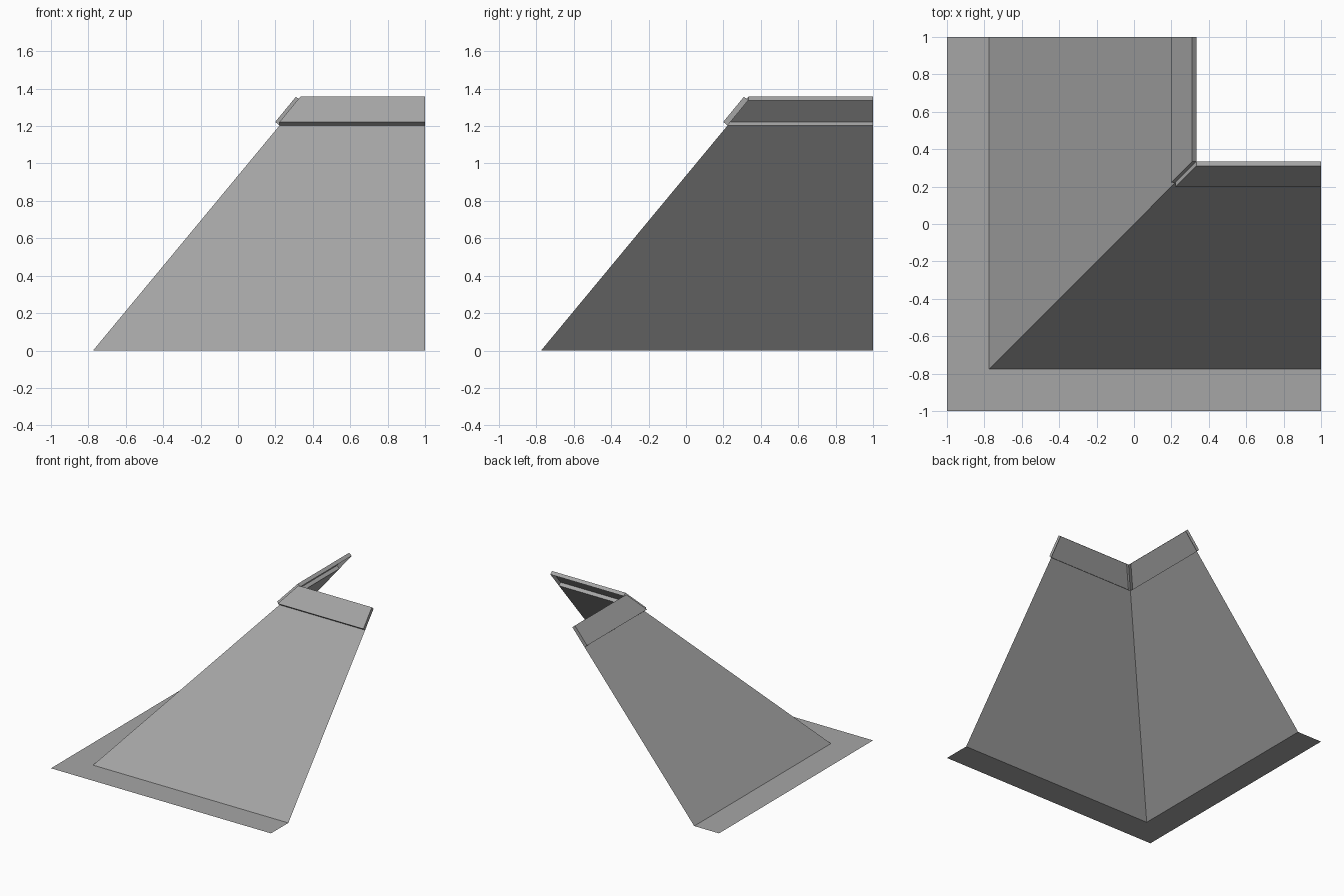
import bpy
import bmesh
from mathutils import Vector

old = bpy.data.objects.get("Cube")
if old:
    bpy.data.objects.remove(old, do_unlink=True)

# One plain grey for the whole model
grey = bpy.data.materials.new("plain_grey")
grey.use_nodes = True
colour = (0.38, 0.38, 0.38, 1.0)
grey.diffuse_color = colour
grey.node_tree.nodes["Principled BSDF"].inputs["Base Color"].default_value = colour

EDGE = 1.0                    # outer limit of the corner section
FOOT = (-0.775, 0.0)          # slope profile: (inset, height)
SHOULDER = (0.222, 1.203)
RIM = (0.333, 1.338)
THICK = 0.03                  # how far the cap stands out


def make_object(name, faces, swap=False):
    """Build a sheet from polygons; swap mirrors it across the diagonal."""
    bm = bmesh.new()
    for poly in faces:
        points = [Vector((p[1], p[0], p[2])) if swap else Vector(p) for p in poly]
        if swap:
            points.reverse()
        bm.faces.new([bm.verts.new(p) for p in points])
    bmesh.ops.remove_doubles(bm, verts=bm.verts, dist=0.0001)
    mesh = bpy.data.meshes.new(name)
    bm.to_mesh(mesh)
    bm.free()
    mesh.materials.append(grey)
    obj = bpy.data.objects.new(name, mesh)
    bpy.context.collection.objects.link(obj)
    return obj


def band(low, high):
    """Sloping front panel between two profile points, mitred on the diagonal."""
    (a, za), (b, zb) = low, high
    return [(a, a, za), (EDGE, a, za), (EDGE, b, zb), (b, b, zb)]


# Cap panel pushed out along its own normal, with rim faces and an open back
inner = [Vector(p) for p in band(SHOULDER, RIM)]
normal = (inner[1] - inner[0]).cross(inner[2] - inner[1]).normalized()
outer = [p + normal * THICK for p in inner]
cap = [outer]
for i in range(4):
    j = (i + 1) % 4
    cap.append([inner[i], inner[j], outer[j], outer[i]])

# Ground flange, one half mitred on the diagonal
foot = FOOT[0]
flange = [[(-EDGE, -EDGE, 0), (EDGE, -EDGE, 0), (EDGE, foot, 0), (foot, foot, 0)]]

for side, swap in (("front", False), ("right", True)):
    make_object(side + "_slope", [band(FOOT, SHOULDER)], swap)
    make_object(side + "_cap", cap, swap)

# Both flange halves joined into one flat L shape
make_object("base_flange", [[(-EDGE, -EDGE, 0), (EDGE, -EDGE, 0), (EDGE, foot, 0),
                             (foot, foot, 0), (foot, EDGE, 0), (-EDGE, EDGE, 0)]])
